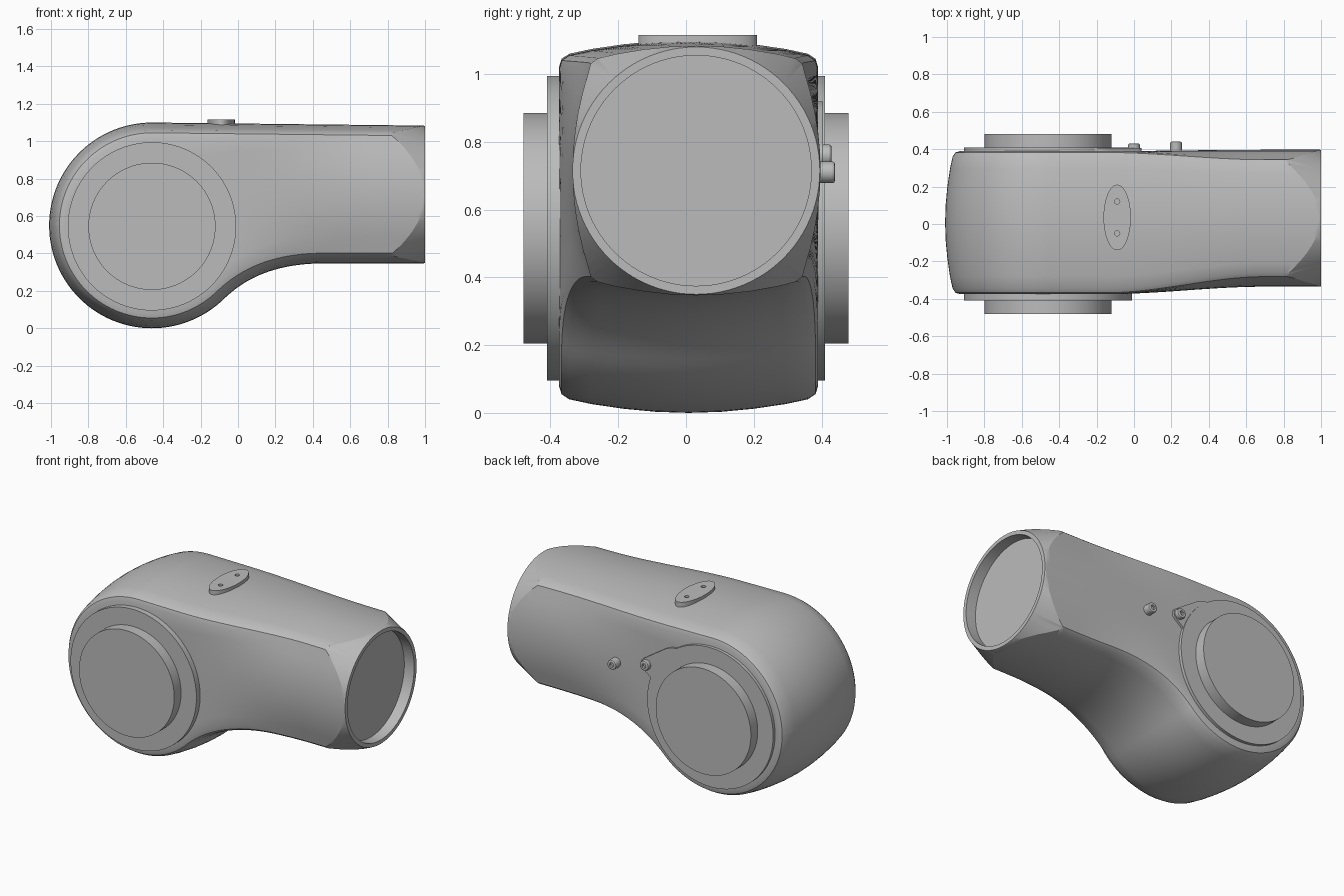
import bpy, bmesh, math
from mathutils import Vector, Matrix
from mathutils.geometry import interpolate_bezier

old = bpy.data.objects.get("Cube")
if old:
    bpy.data.objects.remove(old, do_unlink=True)

GREY = (0.5, 0.5, 0.5, 1)
grey = bpy.data.materials.new("plain grey")
grey.use_nodes = True
grey.diffuse_color = GREY
grey.node_tree.nodes["Principled BSDF"].inputs["Base Color"].default_value = GREY

HEAD = Vector((-0.46, 0.55))   # joint centre in x, z
HEAD_R = 0.55
TIP_Y, TIP_Z, TIP_R = 0.03, 0.715, 0.365
AXES = {"x": Matrix.Rotation(math.pi / 2, 4, "Y"),
        "y": Matrix.Rotation(-math.pi / 2, 4, "X"),
        "z": Matrix.Identity(4)}


def finish(name, bm):
    bmesh.ops.recalc_face_normals(bm, faces=bm.faces)
    mesh = bpy.data.meshes.new(name)
    bm.to_mesh(mesh)
    bm.free()
    mesh.materials.append(grey)
    ob = bpy.data.objects.new(name, mesh)
    bpy.context.collection.objects.link(ob)
    return ob


def select(ob):
    bpy.ops.object.select_all(action="DESELECT")
    ob.select_set(True)
    bpy.context.view_layer.objects.active = ob


def smooth(ob, degrees=30):
    select(ob)
    bpy.ops.object.shade_smooth_by_angle(angle=math.radians(degrees))


def cylinder(name, axis, centre, r, length, r2=None, stretch=1, sides=96):
    """Cylinder or cone along an axis; stretch widens it in local y."""
    bm = bmesh.new()
    bmesh.ops.create_cone(bm, cap_ends=True, segments=sides, radius1=r,
                          radius2=r if r2 is None else r2, depth=length)
    bm.transform(Matrix.Translation(centre) @ AXES[axis] @ Matrix.Diagonal((1, stretch, 1, 1)))
    ob = finish(name, bm)
    smooth(ob)
    return ob


def boolean(ob, cutter, operation="DIFFERENCE"):
    cutter.hide_render = True
    mod = ob.modifiers.new("cut", "BOOLEAN")
    mod.operation = operation
    mod.solver = "EXACT"
    mod.object = cutter
    select(ob)
    bpy.ops.object.modifier_apply(modifier=mod.name)
    bpy.data.objects.remove(cutter, do_unlink=True)


def arc(start, end, steps):
    angles = [math.radians(start + (end - start) * i / steps) for i in range(steps + 1)]
    return [HEAD + HEAD_R * Vector((math.cos(a), math.sin(a))) for a in angles]


def resample(points, count):
    """Even points along a polyline, each with its left-hand normal."""
    lengths = [(b - a).length for a, b in zip(points, points[1:])]
    step = sum(lengths) / count
    result, seg, done = [], 0, 0.0
    for i in range(count + 1):
        target = i * step
        while seg < len(lengths) - 1 and done + lengths[seg] < target:
            done += lengths[seg]
            seg += 1
        d = (points[seg + 1] - points[seg]).normalized()
        result.append((points[seg] + d * (target - done), Vector((-d.y, d.x))))
    return result


def blend(x):
    t = min(max((x + 0.15) / 0.85, 0), 1)
    return t * t * (3 - 2 * t)


# Body: upper and lower side outlines lofted into crowned box sections
COUNT = 80
upper = arc(180, 90, 40) + [Vector((1.05, 1.083))]
lower = arc(180, 314, 60)
curve = interpolate_bezier(Vector((lower[-1].x, lower[-1].y, 0)), Vector((0.04, 0.27, 0)),
                           Vector((0.2, 0.345, 0)), Vector((0.45, 0.347, 0)), 20)
lower += [p.to_2d() for p in curve[1:]] + [Vector((1.05, 0.347))]
upper, lower = resample(upper, COUNT), resample(lower, COUNT)

half = [(0, 0), (0.25, 0.003), (0.5, 0.012), (0.75, 0.026), (0.92, 0.04), (0.98, 0.055), (1, 0.08)]
crown = [(-t, d) for t, d in reversed(half[1:])] + half
SIDE = 10


def place(p, t, bulge=0.0):
    k = blend(p.x)
    front, back = -0.375 + 0.087 * k, 0.39 - 0.04 * k
    y = (front + back) / 2 + t * (back - front) / 2
    return Vector((p.x, y + t * bulge * 0.047 * k, p.y))


bm = bmesh.new()
rings = []
for (up, un), (low, ln) in zip(upper, lower):
    top = [(up - un * d, t) for t, d in crown]
    bottom = [(low + ln * d, t) for t, d in crown]
    ring = [place(p, t) for p, t in top]
    for end, t in ((-1, 1), (0, -1)):
        a, b = top[end][0], bottom[end][0]
        side = [place(a.lerp(b, s / SIDE), t, 4 * s / SIDE * (1 - s / SIDE)) for s in range(1, SIDE)]
        if t > 0:
            ring += side + [place(p, u) for p, u in reversed(bottom)]
        else:
            ring += reversed(side)
    rings.append([bm.verts.new(v) for v in ring])
for a, b in zip(rings, rings[1:]):
    for j in range(len(a)):
        n = (j + 1) % len(a)
        bm.faces.new((a[j], a[n], b[n], b[j]))
bm.faces.new(rings[-1])
bmesh.ops.remove_doubles(bm, verts=bm.verts, dist=0.0005)
bmesh.ops.dissolve_degenerate(bm, edges=bm.edges, dist=0.0005)
body = finish("arm_body", bm)

# Conical trim of the open end, its recess and the small rim notch
LONG = 2.2
boolean(body, cylinder("end_trim", "x", (1 - LONG / 2, TIP_Y, TIP_Z),
                       TIP_R + 0.44 * LONG, LONG, r2=TIP_R), "INTERSECT")
boolean(body, cylinder("end_recess", "x", (1.03, TIP_Y, TIP_Z), 0.34, 0.2))
boolean(body, cylinder("rim_notch", "x", (1, 0.39, 0.68), 0.012, 0.05, sides=16))
smooth(body, 25)

# Joint discs on both sides
for label, side in (("front", -1), ("back", 1)):
    cylinder(label + "_joint_plate", "y", (HEAD.x, side * 0.36, 0.545), 0.45, 0.1)
    cylinder(label + "_joint_cap", "y", (HEAD.x, side * 0.42, 0.545), 0.34, 0.12)

# Lug beside the back plate
bm = bmesh.new()
for x, z, r in ((0, 0.76, 0.04), (-0.22, 0.75, 0.17)):
    m = Matrix.Translation((x, 0.385, z)) @ AXES["y"]
    bmesh.ops.create_cone(bm, cap_ends=True, segments=48, radius1=r, radius2=r, depth=0.04, matrix=m)
bmesh.ops.delete(bm, geom=list(bm.faces), context="FACES_ONLY")
bmesh.ops.convex_hull(bm, input=list(bm.verts))
smooth(finish("plate_lug", bm))

# Screws on the back, each with a socket
for name, x, z, tip in (("lug_screw", 0, 0.76, 0.43), ("side_screw", 0.225, 0.71, 0.44)):
    screw = cylinder(name, "y", (x, tip - 0.04, z), 0.032, 0.08, sides=32)
    bevel = screw.modifiers.new("round", "BEVEL")
    bevel.width, bevel.segments = 0.008, 2
    select(screw)
    bpy.ops.object.modifier_apply(modifier=bevel.name)
    boolean(screw, cylinder("socket", "y", (x, tip, z), 0.015, 0.03, sides=6))
    smooth(screw)

# Oval pad on top with two holes
pad = cylinder("top_pad", "z", (-0.09, 0.035, 1.065), 0.073, 0.1, stretch=2.4)
for y in (-0.05, 0.12):
    boolean(pad, cylinder("pad_hole", "z", (-0.09, y, 1.115), 0.014, 0.04, sides=24))
smooth(pad)
